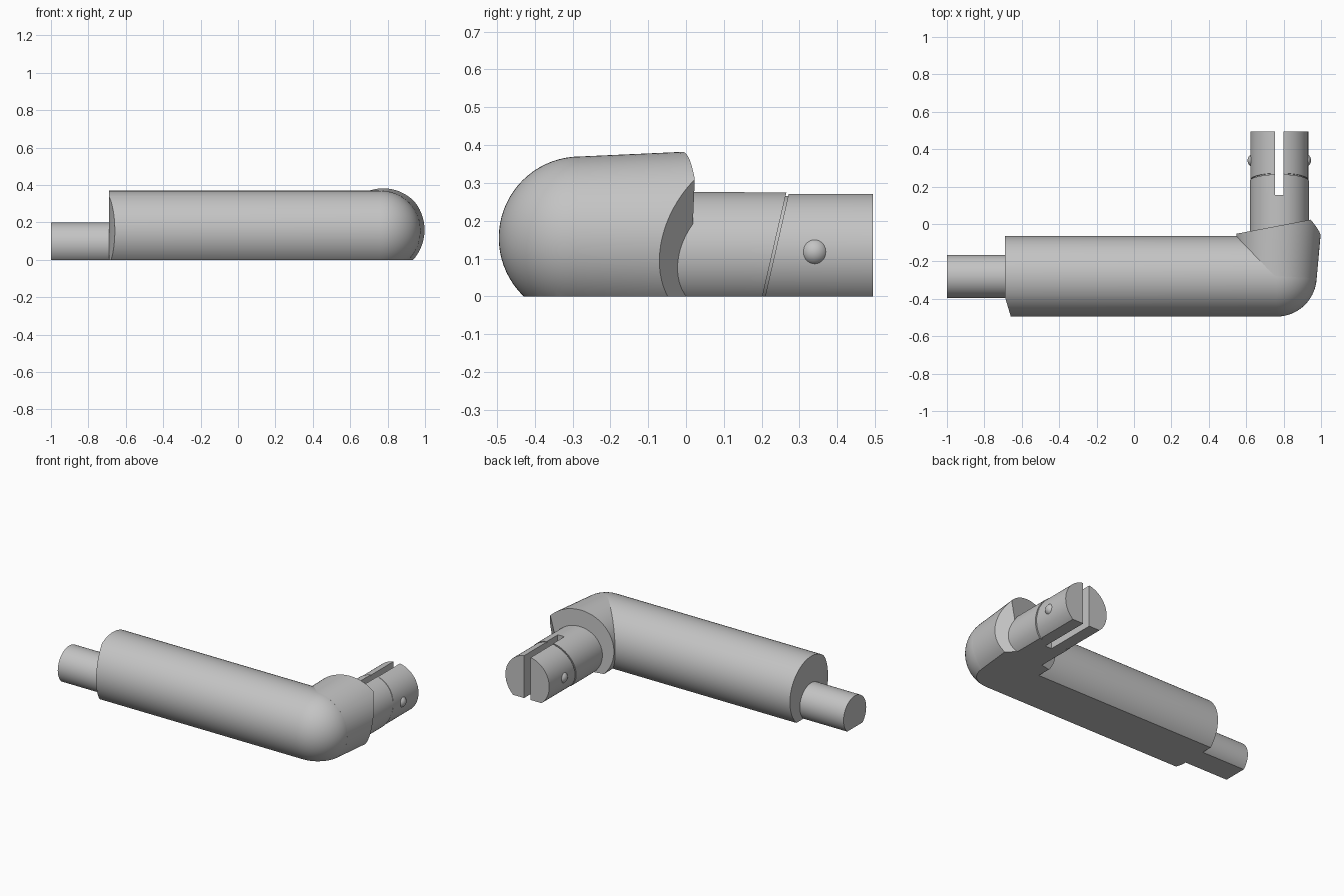
import bpy, bmesh
from math import sin, cos, pi
from mathutils import Vector, Matrix

cube = bpy.data.objects.get("Cube")
if cube:
    bpy.data.objects.remove(cube, do_unlink=True)

grey = bpy.data.materials.new("plain grey")
grey.use_nodes = True
tone = (0.55, 0.55, 0.55, 1)
grey.diffuse_color = tone
grey.node_tree.nodes["Principled BSDF"].inputs["Base Color"].default_value = tone

FLOOR = ((0, 0, 0), (0, 0, -1))


def turned(name, origin, axis, profile, cuts=(FLOOR,), segments=72):
    """Lathe a (distance, radius) profile, then trim it with (point, outward normal) planes."""
    bm = bmesh.new()
    ring = [bm.verts.new((r, 0, d)) for d, r in profile]
    edges = [bm.edges.new(pair) for pair in zip(ring, ring[1:])]
    bmesh.ops.spin(bm, geom=ring + edges, cent=(0, 0, 0), axis=(0, 0, 1),
                   angle=2 * pi, steps=segments, use_merge=True)
    bmesh.ops.remove_doubles(bm, verts=bm.verts[:], dist=1e-5)
    turn = Vector(axis).to_track_quat('Z', 'Y').to_matrix().to_4x4()
    bm.transform(Matrix.Translation(origin) @ turn)
    for point, normal in cuts:
        cut = bmesh.ops.bisect_plane(bm, geom=bm.verts[:] + bm.edges[:] + bm.faces[:],
                                     dist=1e-6, plane_co=point, plane_no=normal,
                                     clear_outer=True)
        rim = [e for e in cut["geom_cut"] if isinstance(e, bmesh.types.BMEdge) and e.is_boundary]
        if rim:
            bmesh.ops.holes_fill(bm, edges=rim, sides=0)
    bmesh.ops.recalc_face_normals(bm, faces=bm.faces[:])
    mesh = bpy.data.meshes.new(name)
    bm.to_mesh(mesh)
    bm.free()
    mesh.materials.append(grey)
    obj = bpy.data.objects.new(name, mesh)
    bpy.context.collection.objects.link(obj)
    bpy.ops.object.select_all(action='DESELECT')
    obj.select_set(True)
    bpy.context.view_layer.objects.active = obj
    bpy.ops.object.shade_smooth_by_angle(angle=0.5)
    return obj


def rod(start, end, radius):
    return [(start, 0), (start, radius), (end, radius), (end, 0)]


# Long arm with a domed elbow and a shallow bevel on its free end
R, ELBOW = 0.215, Vector((0.762, -0.28, 0.155))
dome = [(R * sin(i * pi / 32), R * cos(i * pi / 32)) for i in range(16)] + [(R, 0)]
turned("arm_with_elbow", ELBOW, (1, 0, 0), [(-1.452, 0), (-1.452, R)] + dome,
       [FLOOR, ((-0.66, -0.49, 0), (-1, -0.3, 0))])

# Stub at the free end of the arm
turned("end_stub", (0, -0.28, 0.085), (1, 0, 0), rod(-1, -0.6, 0.115))

# Flared socket, with a slanted face and a bevelled outer corner
turned("flared_socket", ELBOW, (0.045, 1, 0),
       [(0, 0), (0, R), (0.4, 0.233), (0.4, 0)],
       [FLOOR, ((0.77, -0.01, 0), (-0.19, 1, 0)), ((0, 0.79, 0), (0.895, 1, -0.254))])

# Plug: solid root, then two prongs parted by a slot and ringed by a slanted groove
PLUG, BACK = Vector((0.777, 0, 0.118)), (0, 1, 0)
SLANT = Vector((0, 1, -0.23))
turned("plug_root", PLUG, BACK, rod(-0.2, 0.155, 0.158))
for side, label in ((1, "left"), (-1, "right")):
    slot = ((PLUG.x + side * 0.023, 0, 0), (-side, 0, 0))
    turned(label + "_prong_base", PLUG, BACK, rod(0.155, 0.4, 0.158),
           [FLOOR, slot, ((0, 0.202, 0), SLANT)])
    turned(label + "_prong_core", PLUG, BACK, rod(0.17, 0.35, 0.149), [FLOOR, slot])
    turned(label + "_prong_tip", PLUG, BACK, rod(0.15, 0.495, 0.155),
           [FLOOR, slot, ((0, 0.209, 0), -SLANT)])
    # Round catch on the outside of the prong
    ball = [(0.037 * -cos(i * pi / 16), 0.037 * sin(i * pi / 16)) for i in range(17)]
    turned(label + "_catch", PLUG + Vector((side * 0.133, 0.34, 0)), (side, 0, 0),
           ball, segments=32)
